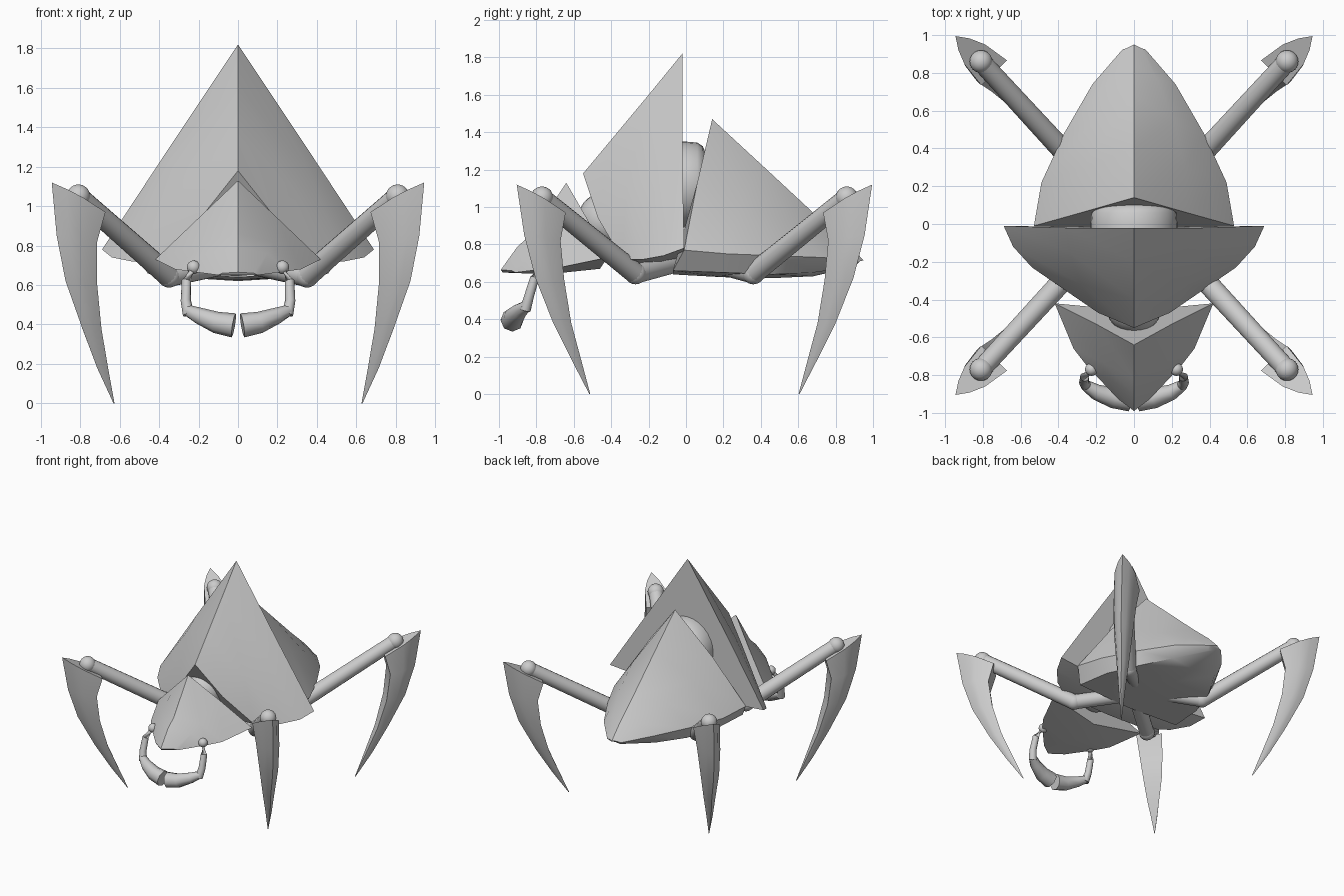
import bpy, bmesh, math
from mathutils import Vector

if "Cube" in bpy.data.objects:
    bpy.data.objects.remove(bpy.data.objects["Cube"])

grey = bpy.data.materials.new("plain_grey")
grey.diffuse_color = (0.6, 0.6, 0.6, 1)
grey.use_nodes = True
grey.node_tree.nodes["Principled BSDF"].inputs["Base Color"].default_value = grey.diffuse_color


def finish(name, bm, angle=50):
    bmesh.ops.remove_doubles(bm, verts=bm.verts, dist=0.0005)
    bmesh.ops.recalc_face_normals(bm, faces=bm.faces)
    me = bpy.data.meshes.new(name)
    bm.to_mesh(me)
    bm.free()
    me.materials.append(grey)
    ob = bpy.data.objects.new(name, me)
    bpy.context.collection.objects.link(ob)
    bpy.ops.object.select_all(action='DESELECT')
    ob.select_set(True)
    bpy.context.view_layer.objects.active = ob
    bpy.ops.object.shade_smooth_by_angle(angle=math.radians(angle))
    return ob


def skin(name, rings, angle=50):
    """Closed surface through a row of equal rings."""
    bm = bmesh.new()
    vs = [[bm.verts.new(p) for p in r] for r in rings]
    n = len(rings[0])
    for a, b in zip(vs, vs[1:]):
        for i in range(n):
            j = (i + 1) % n
            bm.faces.new((a[i], a[j], b[j], b[i]))
    bm.faces.new(vs[0])
    bm.faces.new(vs[-1])
    return finish(name, bm, angle)


def shell(name, rows):
    """Rows run front to back, from the ridge to the belly line; mirrored in x."""
    rings = []
    for half in zip(*rows):
        rings.append(list(half) + [(-x, y, z) for x, y, z in half[-2:0:-1]])
    return skin(name, rings)


def tube(name, path, radii, sides=16):
    path = [Vector(p) for p in path]
    rings = []
    for k, p in enumerate(path):
        d = (path[min(k + 1, len(path) - 1)] - path[max(k - 1, 0)]).normalized()
        up = Vector((0, 0, 1)) if abs(d.z) < 0.9 else Vector((0, 1, 0))
        u = d.cross(up).normalized()
        v = d.cross(u)
        rings.append([p + radii[k] * (u * math.cos(t) + v * math.sin(t))
                      for t in (2 * math.pi * i / sides for i in range(sides))])
    return skin(name, rings)


def ball(name, c, r):
    bm = bmesh.new()
    bmesh.ops.create_uvsphere(bm, u_segments=24, v_segments=14, radius=r)
    bmesh.ops.translate(bm, verts=bm.verts, vec=c)
    return finish(name, bm)


# front body shell
shell("thorax_shell", [
    [(0, -.02, 1.82), (0, -.2, 1.60), (0, -.4, 1.36), (0, -.55, 1.18)],
    [(.36, -.02, 1.28), (.34, -.15, 1.22), (.28, -.32, 1.08), (.19, -.47, .94)],
    [(.69, -.01, .78), (.64, -.12, .74), (.54, -.23, .72), (.38, -.34, .72)],
    [(0, -.02, .72), (0, -.14, .69), (0, -.24, .68), (0, -.3, .68)]])

# rear body shell with belly
shell("abdomen_shell", [
    [(0, .14, 1.47), (0, .4, 1.23), (0, .68, .97), (0, .85, .82), (0, .95, .715)],
    [(.28, .06, 1.13), (.27, .3, 1.03), (.21, .55, .92), (.12, .77, .81), (.04, .93, .71)],
    [(.53, -.01, .77), (.49, .22, .75), (.37, .48, .74), (.22, .74, .73), (.06, .925, .705)],
    [(.46, -.07, .66), (.43, .2, .65), (.33, .46, .64), (.2, .68, .65), (.04, .9, .68)],
    [(0, -.07, .64), (0, .2, .625), (0, .46, .62), (0, .68, .63), (0, .91, .69)]])

# joints along the spine
tube("waist_joint", [(0, y, 1.12) for y in (-.1, 0, .06, .09, .105, .11)],
     [.23, .23, .225, .205, .17, .1], 28)
ball("neck_joint", (0, -.43, .93), .15)

# head
shell("head", [
    [(0, -.64, 1.13), (0, -.82, .86), (0, -.9, .79), (0, -.99, .665)],
    [(.2, -.53, .94), (.17, -.73, .82), (.15, -.81, .76), (.08, -.93, .66)],
    [(.42, -.42, .73), (.32, -.66, .68), (.25, -.75, .67), (.1, -.91, .65)],
    [(0, -.46, .67), (0, -.7, .645), (0, -.85, .645), (0, -.98, .65)]])

# claw rings: outer edge, inner edge, half width
CLAW = [((.945, .995, 1.12), (.74, .80, .97), .095),
        ((.92, .955, .85), (.775, .82, .82), .085),
        ((.875, .895, .62), (.765, .79, .61), .07),
        ((.79, .80, .38), (.725, .735, .38), .045),
        ((.715, .70, .18), (.675, .665, .18), .022),
        ((.632, .607, 0), (.628, .603, 0), .002)]


def leg(side, front):
    name = ("front_" if front else "hind_") + ("right_" if side > 0 else "left_")

    def put(p):
        return Vector((side * p[0], .09 - p[1] if front else p[1], p[2]))

    hip, knee = (.35, .36, .645), (.81, .86, 1.05)
    ball(name + "hip", put(hip), .058)
    tube(name + "hip_link", [put(hip), put((.1, .16, .7))], [.055, .055])
    tube(name + "upper_leg", [put(hip), put(knee)], [.057, .052])
    ball(name + "knee", put(knee), .06)
    t = Vector((-.71, .70, 0))
    rings = []
    for o, i, w in CLAW:
        o, i = Vector(o), Vector(i)
        m = o.lerp(i, .5)
        q = o.lerp(i, .22)
        rings.append([put(p) for p in (o, q + t * w * .45, m + t * w * .8, i + t * w,
                                       i - t * w, m - t * w * .8, q - t * w * .45)])
    skin(name + "claw", rings)


for s in (1, -1):
    leg(s, True)
    leg(s, False)
    # mouth pincers
    n = "right_" if s > 0 else "left_"
    ball(n + "pincer_joint", (s * .225, -.77, .69), .034)
    tube(n + "pincer_arm", [(s * .225, -.77, .69), (s * .262, -.81, .62),
                            (s * .265, -.84, .52), (s * .25, -.86, .45)],
         [.024, .024, .026, .03], 12)
    tube(n + "pincer_tip", [(s * .255, -.855, .47), (s * .2, -.89, .445),
                            (s * .11, -.92, .41), (s * .022, -.93, .395)],
         [.03, .042, .055, .062], 8)
